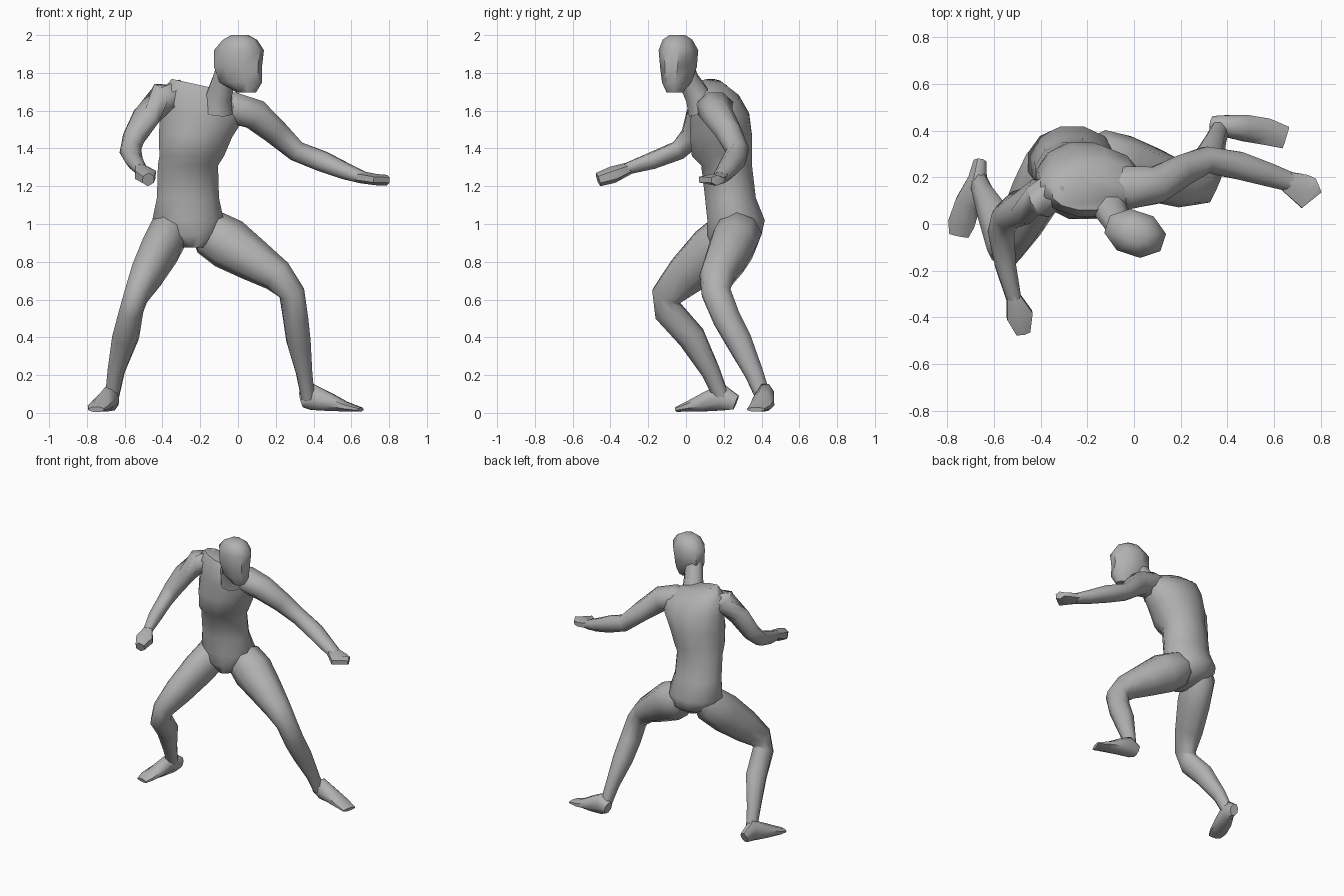
import bpy, bmesh, math
from mathutils import Vector

skin = bpy.data.materials.new("plain grey")
skin.diffuse_color = (0.44, 0.44, 0.44, 1)


def skin_rings(name, rings):
    """Join rings of points into a closed, lightly smoothed low-poly part."""
    bm = bmesh.new()
    loops = [[bm.verts.new(p) for p in ring] for ring in rings]
    n = len(loops[0])
    for a, b in zip(loops, loops[1:]):
        for i in range(n):
            j = (i + 1) % n
            bm.faces.new((a[i], a[j], b[j], b[i]))
    bm.faces.new(loops[0])
    bm.faces.new(loops[-1])
    bmesh.ops.recalc_face_normals(bm, faces=bm.faces)
    mesh = bpy.data.meshes.new(name)
    bm.to_mesh(mesh)
    bm.free()
    mesh.materials.append(skin)
    ob = bpy.data.objects.new(name, mesh)
    bpy.context.collection.objects.link(ob)
    bpy.ops.object.select_all(action='DESELECT')
    ob.select_set(True)
    bpy.context.view_layer.objects.active = ob
    bpy.ops.object.shade_smooth_by_angle(angle=math.radians(52))
    return ob


def stack(name, sections, sides=10, twist=0.0):
    """Level sections: x, y, z, half width, half depth, sideways slope."""
    rings = []
    for x, y, z, rx, ry, slope in sections:
        ring = []
        for i in range(sides):
            t = 2 * math.pi * (i + 0.5) / sides
            p, q = rx * math.cos(t) * 1.03, ry * math.sin(t) * 1.03
            dx = p * math.cos(twist) - q * math.sin(twist)
            dy = p * math.sin(twist) + q * math.cos(twist)
            ring.append((x + dx, y + dy, z + slope * dx))
        rings.append(ring)
    return skin_rings(name, rings)


def limb(name, sections, ref, sides=8):
    """Sections square to a path: x, y, z, half width, half size along ref."""
    pts = [Vector(s[:3]) for s in sections]
    rings = []
    for k, s in enumerate(sections):
        d = (pts[min(k + 1, len(pts) - 1)] - pts[max(k - 1, 0)]).normalized()
        side = d.cross(Vector(ref)).normalized()
        up = side.cross(d)
        rings.append([pts[k] + side * s[3] * math.cos(a) + up * s[4] * math.sin(a)
                      for a in (2 * math.pi * (i + 0.5) / sides for i in range(sides))])
    return skin_rings(name, rings)


# Trunk from crotch to shoulders, leaning and tilted
stack("torso", [
    (-0.235, 0.22, 0.875, 0.055, 0.08, 0),
    (-0.25, 0.255, 0.94, 0.15, 0.145, 0),
    (-0.265, 0.265, 1.02, 0.19, 0.153, 0),
    (-0.265, 0.235, 1.14, 0.165, 0.135, 0),
    (-0.265, 0.215, 1.31, 0.16, 0.135, 0),
    (-0.245, 0.19, 1.36, 0.172, 0.16, 0),
    (-0.225, 0.185, 1.47, 0.195, 0.165, -0.05),
    (-0.19, 0.18, 1.58, 0.22, 0.155, -0.12),
    (-0.18, 0.155, 1.67, 0.22, 0.125, -0.22),
    (-0.20, 0.13, 1.735, 0.15, 0.07, -0.22)], 12)

# Neck and head, the face turned to one side
limb("neck", [
    (-0.11, 0.09, 1.60, 0.09, 0.085),
    (-0.10, 0.06, 1.68, 0.072, 0.07),
    (-0.075, 0.015, 1.76, 0.066, 0.058),
    (-0.05, -0.02, 1.84, 0.066, 0.055)], (0, -1, 0))
stack("head", [
    (0.045, -0.06, 1.695, 0.05, 0.04, 0),
    (0.015, -0.05, 1.75, 0.115, 0.07, 0),
    (0.0, -0.04, 1.83, 0.128, 0.09, 0),
    (0.005, -0.04, 1.92, 0.133, 0.098, 0),
    (0.01, -0.045, 1.975, 0.09, 0.075, 0),
    (0.01, -0.045, 2.0, 0.045, 0.04, 0)], 8, math.radians(-18))

# Bent arm reaching forward
limb("forward_arm", [
    (-0.24, 0.16, 1.64, 0.07, 0.07),
    (-0.32, 0.145, 1.675, 0.095, 0.09),
    (-0.40, 0.11, 1.665, 0.09, 0.088),
    (-0.485, 0.07, 1.57, 0.072, 0.08),
    (-0.55, 0.03, 1.46, 0.063, 0.063),
    (-0.57, -0.04, 1.39, 0.05, 0.06),
    (-0.55, -0.18, 1.335, 0.046, 0.047),
    (-0.515, -0.32, 1.29, 0.03, 0.035)], (0.8, 0, 0.6))
limb("forward_hand", [
    (-0.52, -0.30, 1.295, 0.03, 0.033),
    (-0.49, -0.39, 1.26, 0.065, 0.045),
    (-0.475, -0.465, 1.235, 0.035, 0.037)], (0, 0, 1), 6)

# Arm stretched out sideways
limb("side_arm", [
    (-0.12, 0.15, 1.62, 0.07, 0.07),
    (-0.03, 0.155, 1.615, 0.10, 0.09),
    (0.09, 0.165, 1.58, 0.085, 0.085),
    (0.20, 0.225, 1.485, 0.073, 0.068),
    (0.31, 0.275, 1.385, 0.06, 0.058),
    (0.45, 0.25, 1.33, 0.064, 0.058),
    (0.58, 0.21, 1.275, 0.054, 0.045),
    (0.67, 0.18, 1.243, 0.045, 0.033)], (0, 0, 1))
limb("side_hand", [
    (0.64, 0.19, 1.25, 0.045, 0.033),
    (0.73, 0.14, 1.235, 0.083, 0.03),
    (0.79, 0.165, 1.232, 0.037, 0.028)], (0, 0, 1), 6)

# Front leg, knee bent forward
limb("front_leg", [
    (-0.32, 0.30, 1.04, 0.07, 0.08),
    (-0.36, 0.25, 0.965, 0.11, 0.125),
    (-0.415, 0.135, 0.86, 0.108, 0.135),
    (-0.485, 0.0, 0.73, 0.092, 0.115),
    (-0.54, -0.105, 0.62, 0.068, 0.085),
    (-0.565, -0.095, 0.54, 0.064, 0.08),
    (-0.595, 0.03, 0.40, 0.072, 0.075),
    (-0.645, 0.13, 0.22, 0.047, 0.052),
    (-0.667, 0.19, 0.08, 0.038, 0.042)], (0, -0.7, 0.3))
limb("front_foot", [
    (-0.66, 0.265, 0.055, 0.03, 0.042),
    (-0.67, 0.19, 0.085, 0.045, 0.078),
    (-0.71, 0.09, 0.053, 0.06, 0.05),
    (-0.74, 0.0, 0.03, 0.062, 0.025),
    (-0.75, -0.05, 0.018, 0.045, 0.014)], (0, 0, 1))

# Back leg, thigh swung out to the side
limb("back_leg", [
    (-0.22, 0.29, 1.0, 0.06, 0.07),
    (-0.15, 0.28, 0.955, 0.125, 0.125),
    (-0.05, 0.25, 0.895, 0.14, 0.13),
    (0.08, 0.21, 0.81, 0.115, 0.115),
    (0.21, 0.165, 0.725, 0.088, 0.097),
    (0.285, 0.16, 0.635, 0.07, 0.08),
    (0.305, 0.215, 0.50, 0.07, 0.077),
    (0.32, 0.28, 0.38, 0.067, 0.072),
    (0.35, 0.36, 0.21, 0.045, 0.052),
    (0.37, 0.41, 0.08, 0.038, 0.042)], (0, -0.8, 0.3))
limb("back_foot", [
    (0.335, 0.43, 0.07, 0.035, 0.045),
    (0.39, 0.42, 0.085, 0.05, 0.075),
    (0.48, 0.41, 0.058, 0.062, 0.053),
    (0.57, 0.395, 0.033, 0.062, 0.028),
    (0.65, 0.37, 0.018, 0.052, 0.012)], (0, 0, 1))
